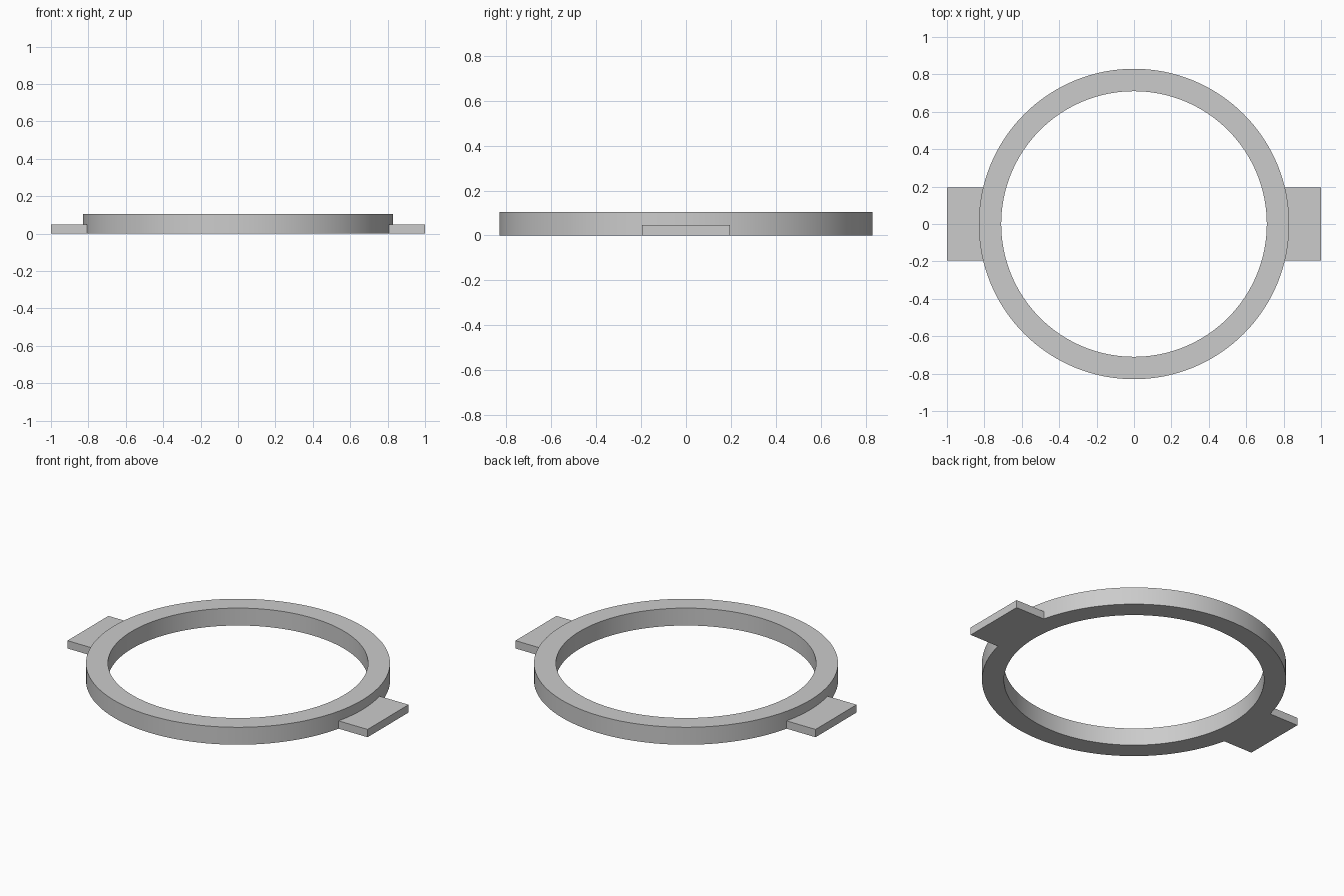
import bpy
import bmesh
from math import sin, cos, asin, tau, radians

OUTER, INNER, HEIGHT = 0.83, 0.71, 0.105
TAB_HALF, TAB_END, TAB_HEIGHT = 0.195, 1.0, 0.047
SEGMENTS = 128

cube = bpy.data.objects.get("Cube")
if cube:
    bpy.data.objects.remove(cube, do_unlink=True)

grey = bpy.data.materials.new("plain_grey")
grey.use_nodes = True
colour = (0.6, 0.6, 0.6, 1.0)
grey.diffuse_color = colour
grey.node_tree.nodes["Principled BSDF"].inputs["Base Color"].default_value = colour


def finish(name, bm):
    """Turn a bmesh into a shaded object with the grey material."""
    bmesh.ops.recalc_face_normals(bm, faces=bm.faces)
    mesh = bpy.data.meshes.new(name)
    bm.to_mesh(mesh)
    bm.free()
    mesh.materials.append(grey)
    obj = bpy.data.objects.new(name, mesh)
    bpy.context.collection.objects.link(obj)
    bpy.ops.object.select_all(action="DESELECT")
    obj.select_set(True)
    bpy.context.view_layer.objects.active = obj
    bpy.ops.object.shade_smooth_by_angle(angle=radians(30))
    return obj


# Ring: a rectangular section swept round the z axis
bm = bmesh.new()
section = [(INNER, 0), (OUTER, 0), (OUTER, HEIGHT), (INNER, HEIGHT)]
loops = []
for i in range(SEGMENTS):
    a = tau * i / SEGMENTS
    loops.append([bm.verts.new((r * cos(a), r * sin(a), z)) for r, z in section])
for i, loop in enumerate(loops):
    following = loops[(i + 1) % SEGMENTS]
    for j in range(4):
        k = (j + 1) % 4
        bm.faces.new((loop[j], following[j], following[k], loop[k]))
finish("ring", bm)


# Side tabs: flat plates whose inner edge follows the ring
def tab(name, side):
    bm = bmesh.new()
    seat = OUTER - 0.001
    reach = asin(TAB_HALF / seat)
    steps = 12
    angles = [reach * (1 - 2 * i / steps) for i in range(steps + 1)]
    outline = [(seat * cos(a), seat * sin(a)) for a in angles]
    outline += [(TAB_END, -TAB_HALF), (TAB_END, TAB_HALF)]
    base = bm.faces.new([bm.verts.new((side * x, y, 0)) for x, y in outline])
    raised = bmesh.ops.extrude_face_region(bm, geom=[base], use_keep_orig=True)
    top = [v for v in raised["geom"] if isinstance(v, bmesh.types.BMVert)]
    bmesh.ops.translate(bm, verts=top, vec=(0, 0, TAB_HEIGHT))
    finish(name, bm)


tab("left_tab", 1)
tab("right_tab", -1)
